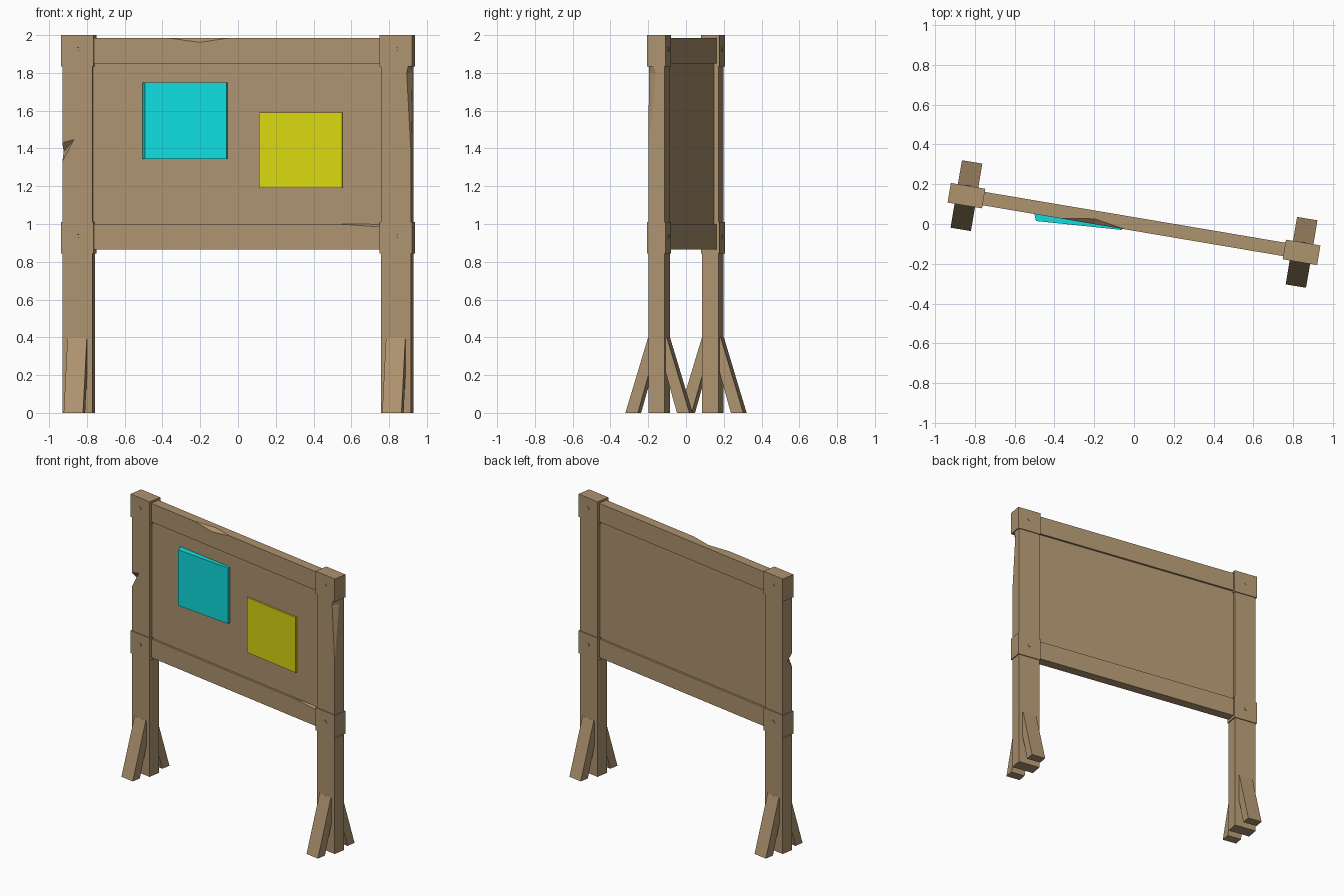
import bpy, bmesh, math
from mathutils import Matrix, Vector

if "Cube" in bpy.data.objects:
    bpy.data.objects.remove(bpy.data.objects["Cube"])

YAW = math.radians(-9.6)   # the whole sign is turned a little


def material(name, rgb):
    m = bpy.data.materials.new(name)
    m.diffuse_color = (*rgb, 1)
    m.use_nodes = True
    m.node_tree.nodes["Principled BSDF"].inputs["Base Color"].default_value = m.diffuse_color
    return m


WOOD = material("brown wood", (0.423, 0.292, 0.159))
CYAN = material("cyan paper", (0.005, 0.73, 0.745))
YELLOW = material("yellow paper", (0.70, 0.69, 0.005))


def finish(bm, name, mat, yaw=YAW):
    bmesh.ops.recalc_face_normals(bm, faces=bm.faces)
    bm.transform(Matrix.Rotation(yaw, 4, 'Z'))
    me = bpy.data.meshes.new(name)
    bm.to_mesh(me)
    bm.free()
    me.materials.append(mat)
    ob = bpy.data.objects.new(name, me)
    bpy.context.collection.objects.link(ob)
    return ob


def hull(name, pts, mat=WOOD, yaw=YAW):
    bm = bmesh.new()
    for p in pts:
        bm.verts.new(p)
    bmesh.ops.convex_hull(bm, input=bm.verts[:])
    return finish(bm, name, mat, yaw)


def box(name, x0, x1, y0, y1, z0, z1, mat=WOOD):
    bm = bmesh.new()
    bmesh.ops.create_cube(bm, size=1)
    for v in bm.verts:
        v.co = Vector((x1 if v.co.x > 0 else x0,
                       y1 if v.co.y > 0 else y0,
                       z1 if v.co.z > 0 else z0))
    return finish(bm, name, mat)


def chip(target, pts):
    # knock a splinter out of an edge
    cutter = hull("chip_cutter", pts)
    cutter.hide_render = True
    mod = target.modifiers.new("chip", 'BOOLEAN')
    mod.operation = 'DIFFERENCE'
    mod.solver = 'EXACT'
    mod.object = cutter
    bpy.context.view_layer.objects.active = target
    bpy.ops.object.modifier_apply(modifier=mod.name)
    bpy.data.objects.remove(cutter)


# Posts with cap blocks, pegs and splayed foot braces
posts = {}
for side, s in (("left", -1), ("right", 1)):
    c = 0.855 * s
    posts[side] = box(side + "_post", c - 0.081, c + 0.081, -0.044, 0.044, 0, 1.95)
    for level, z0, z1, zp in (("upper", 1.835, 2.0, 1.925), ("lower", 0.845, 1.01, 0.935)):
        box(f"{side}_{level}_block", c - 0.088, c + 0.088, -0.05, 0.05, z0, z1)
        bm = bmesh.new()
        bmesh.ops.create_cone(bm, cap_ends=True, segments=8, radius1=0.012,
                              radius2=0.012, depth=0.107,
                              matrix=Matrix.Translation((c, 0, zp)) @ Matrix.Rotation(math.pi / 2, 4, 'X'))
        finish(bm, f"{side}_{level}_peg", WOOD)
    for face, f in (("front", 1), ("back", -1)):
        profile = [(-0.172, 0), (-0.105, 0), (0.0, 0.37), (-0.05, 0.4)]
        hull(f"{side}_{face}_brace",
             [(c + dx, y * f, z) for dx in (-0.052, 0.052) for y, z in profile])

# Board and rails
box("board", -0.8, 0.8, -0.02, 0.02, 0.95, 1.9)
top_rail = box("top_rail", -0.8, 0.8, -0.034, 0.034, 1.85, 1.985)
low_rail = box("bottom_rail", -0.8, 0.8, -0.034, 0.034, 0.865, 1.0)

# Chipped edges
chip(posts["left"], [(-0.936, -0.044, 1.33), (-0.936, -0.044, 1.43), (-0.87, -0.046, 1.45),
                     (-0.938, 0.0, 1.38), (-0.98, -0.09, 1.38)])
chip(posts["right"], [(0.936, -0.044, 1.38), (0.936, -0.044, 1.9), (0.912, -0.046, 1.8),
                      (0.938, 0.0, 1.8), (0.97, -0.08, 1.7)])
chip(top_rail, [(-0.37, -0.034, 1.985), (-0.04, -0.034, 1.985), (-0.2, -0.036, 1.96),
                (-0.2, -0.005, 1.987), (-0.2, -0.07, 2.02)])
chip(low_rail, [(0.54, -0.034, 1.0), (0.79, -0.034, 1.0), (0.75, -0.036, 0.985),
                (0.75, -0.012, 1.002), (0.75, -0.06, 1.02)])

# Notices: one lifting off the board, one flat
hull("cyan_notice", [(x, y, z) for z in (1.345, 1.75) for x, y in
                     ((-0.505, 0.066), (-0.493, 0.015), (-0.06, -0.03), (-0.056, -0.005))],
     CYAN, 0)
box("yellow_notice", 0.117, 0.565, -0.032, -0.015, 1.19, 1.59, YELLOW)
